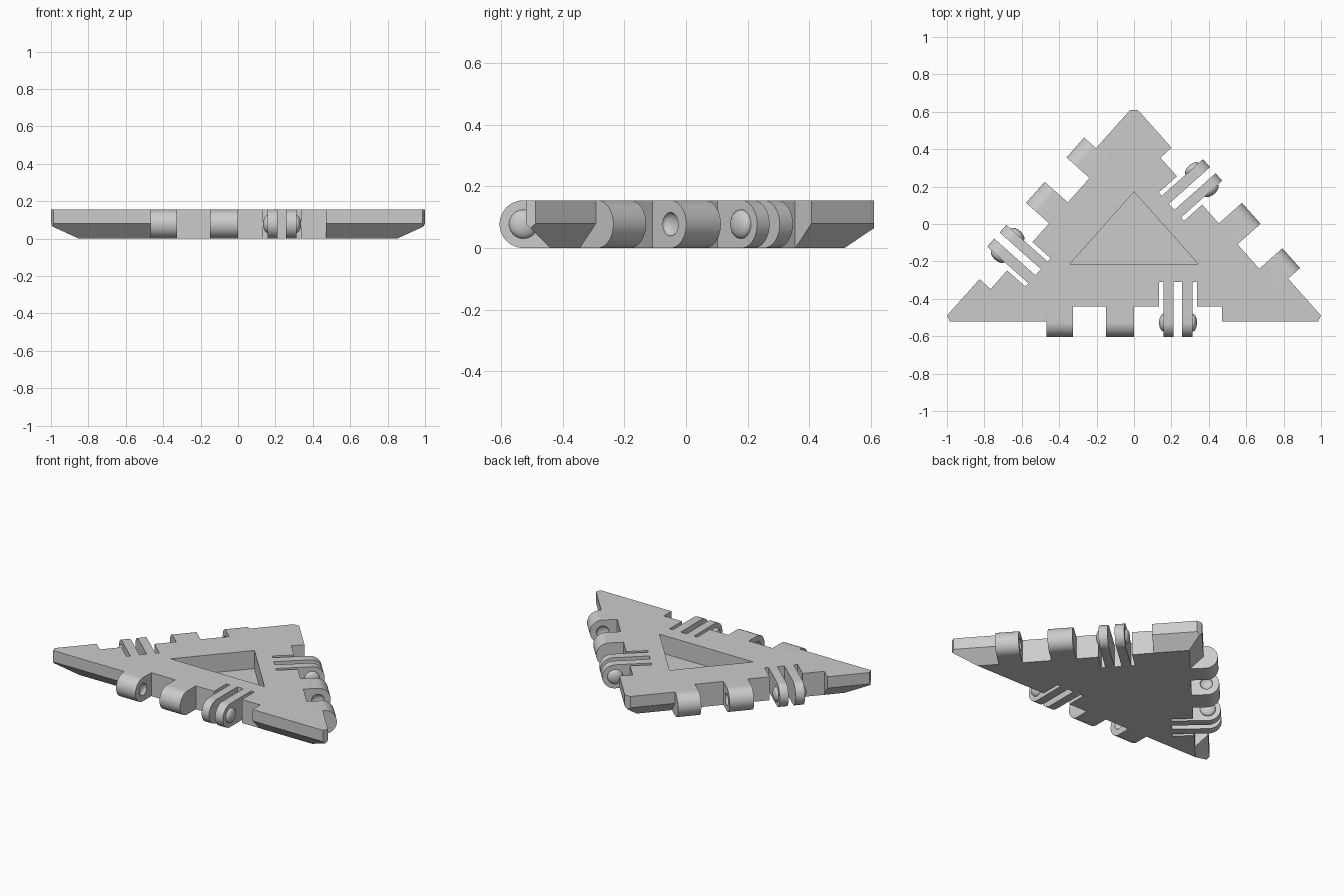
import bpy, bmesh
from math import sin, cos, pi, atan2, radians
from mathutils import Vector, Matrix

cube = bpy.data.objects.get("Cube")
if cube:
    bpy.data.objects.remove(cube, do_unlink=True)

H = 0.155            # plate thickness
R = H / 2            # knuckle radius
CHAMFER = 0.079      # how far the underside edge slopes in
NOTCH = -0.08        # depth of the hinge recess, measured inward
SLOT = -0.21         # depth of the finger slots
PIVOT = 0.0075       # hinge axis, outward of the plate edge

grey = bpy.data.materials.new("plain grey")
grey.use_nodes = True
grey.diffuse_color = (0.6, 0.6, 0.6, 1)
grey.node_tree.nodes["Principled BSDF"].inputs["Base Color"].default_value = (0.6, 0.6, 0.6, 1)

# Triangle corners, counter-clockwise, and its incentre
corners = [Vector((-1.027, -0.52, 0)), Vector((1.027, -0.52, 0)), Vector((0, 0.633, 0))]
sides = [(corners[(i + 1) % 3] - corners[(i + 2) % 3]).length for i in range(3)]
centre = sum((c * s for c, s in zip(corners, sides)), Vector()) / sum(sides)
inradius = centre.y - corners[0].y


def inset(d, z):
    """Triangle moved inward by d, at height z."""
    k = 1 - d / inradius
    return [centre + (c - centre) * k + Vector((0, 0, z)) for c in corners]


def prism(bm, points, sweep):
    face = bm.faces.new([bm.verts.new(p) for p in points])
    ext = bmesh.ops.extrude_face_region(bm, geom=[face], use_keep_orig=True)
    moved = [g for g in ext["geom"] if isinstance(g, bmesh.types.BMVert)]
    bmesh.ops.translate(bm, vec=sweep, verts=moved)


def ball(bm, x, radius, height):
    """Flattened ball on the hinge axis, at position x along the edge."""
    m = Matrix.Translation((x, -PIVOT, R)) @ Matrix.Diagonal((height, radius, radius, 1))
    m = m @ Matrix.Rotation(pi / 2, 4, "Y")
    bmesh.ops.create_uvsphere(bm, u_segments=32, v_segments=16, radius=1, matrix=m)


def knuckle(bm, x0, x1, root):
    """Round-nosed hinge plate between x0 and x1, rooted at the given depth."""
    arc = [pi / 2 + pi * i / 24 for i in range(25)]
    pts = [(x0, -root, 0), (x0, -root, H)]
    pts += [(x0, -PIVOT + R * cos(a), R + R * sin(a)) for a in arc]
    prism(bm, pts, (x1 - x0, 0, 0))


def finish(bm, name, matrix=None, smooth=False):
    bmesh.ops.recalc_face_normals(bm, faces=bm.faces)
    if matrix:
        bm.transform(matrix)
    mesh = bpy.data.meshes.new(name)
    bm.to_mesh(mesh)
    bm.free()
    mesh.materials.append(grey)
    ob = bpy.data.objects.new(name, mesh)
    bpy.context.collection.objects.link(ob)
    if smooth:
        shade(ob)
    return ob


def activate(ob):
    bpy.ops.object.select_all(action="DESELECT")
    ob.select_set(True)
    bpy.context.view_layer.objects.active = ob


def shade(ob):
    activate(ob)
    bpy.ops.object.shade_smooth_by_angle(angle=radians(30))


def carve(ob, cutter):
    cutter.hide_render = True
    mod = ob.modifiers.new("carve", "BOOLEAN")
    mod.operation = "DIFFERENCE"
    mod.solver = "EXACT"
    mod.object = cutter
    activate(ob)
    bpy.ops.object.modifier_apply(modifier=mod.name)
    bpy.data.objects.remove(cutter, do_unlink=True)


# Plate: triangle with a sloped lower rim and blunted tips
bm = bmesh.new()
layers = [[bm.verts.new(p) for p in inset(d, z)] for d, z in ((CHAMFER, 0), (0, 0.08), (0, H))]
for low, high in zip(layers, layers[1:]):
    for i in range(3):
        j = (i + 1) % 3
        bm.faces.new((low[i], low[j], high[j], high[i]))
bm.faces.new(layers[0][::-1])
bm.faces.new(layers[2])
for corner, blunt in zip(corners, (0.038, 0.038, 0.023)):
    out = (corner - centre).normalized()
    bmesh.ops.bisect_plane(bm, geom=bm.verts[:] + bm.edges[:] + bm.faces[:],
                           plane_co=corner - out * blunt, plane_no=out, clear_outer=True)
    bmesh.ops.holes_fill(bm, edges=bm.edges[:], sides=0)
plate = finish(bm, "triangle_plate")

# Central triangular pocket
bm = bmesh.new()
prism(bm, inset(0.307, H - 0.12), (0, 0, 0.3))
carve(plate, finish(bm, "pocket_cutter"))

for i, side in enumerate(("front", "right", "left")):
    a, b = corners[i], corners[(i + 1) % 3]
    frame = Matrix.Translation((a + b) / 2) @ Matrix.Rotation(atan2(b.y - a.y, b.x - a.x), 4, "Z")

    # Hinge recess and finger slot in the plate edge
    outline = [(-0.467, 0.2), (-0.467, NOTCH), (0.134, NOTCH), (0.134, SLOT),
               (0.337, SLOT), (0.337, NOTCH), (0.47, NOTCH), (0.47, 0.2)]
    bm = bmesh.new()
    prism(bm, [(x, -n, -0.1) for x, n in outline], (0, 0, 0.4))
    carve(plate, finish(bm, "recess_cutter", frame))

    # Two solid knuckles with facing dimples
    bm = bmesh.new()
    knuckle(bm, -0.467, -0.325, NOTCH)
    knuckle(bm, -0.15, 0, NOTCH)
    knuckles = finish(bm, side + "_knuckles", frame)
    bm = bmesh.new()
    for x in (-0.325, -0.15):
        ball(bm, x, 0.038, 0.022)
    carve(knuckles, finish(bm, "dimple_cutter", frame))
    shade(knuckles)

    # Two thin spring fingers
    bm = bmesh.new()
    knuckle(bm, 0.158, 0.212, SLOT)
    knuckle(bm, 0.256, 0.313, SLOT)
    finish(bm, side + "_fingers", frame, smooth=True)

    # Snap bumps on the outer finger faces
    bm = bmesh.new()
    for x in (0.158, 0.313):
        ball(bm, x, 0.047, 0.024)
    finish(bm, side + "_snap_bumps", frame, smooth=True)
